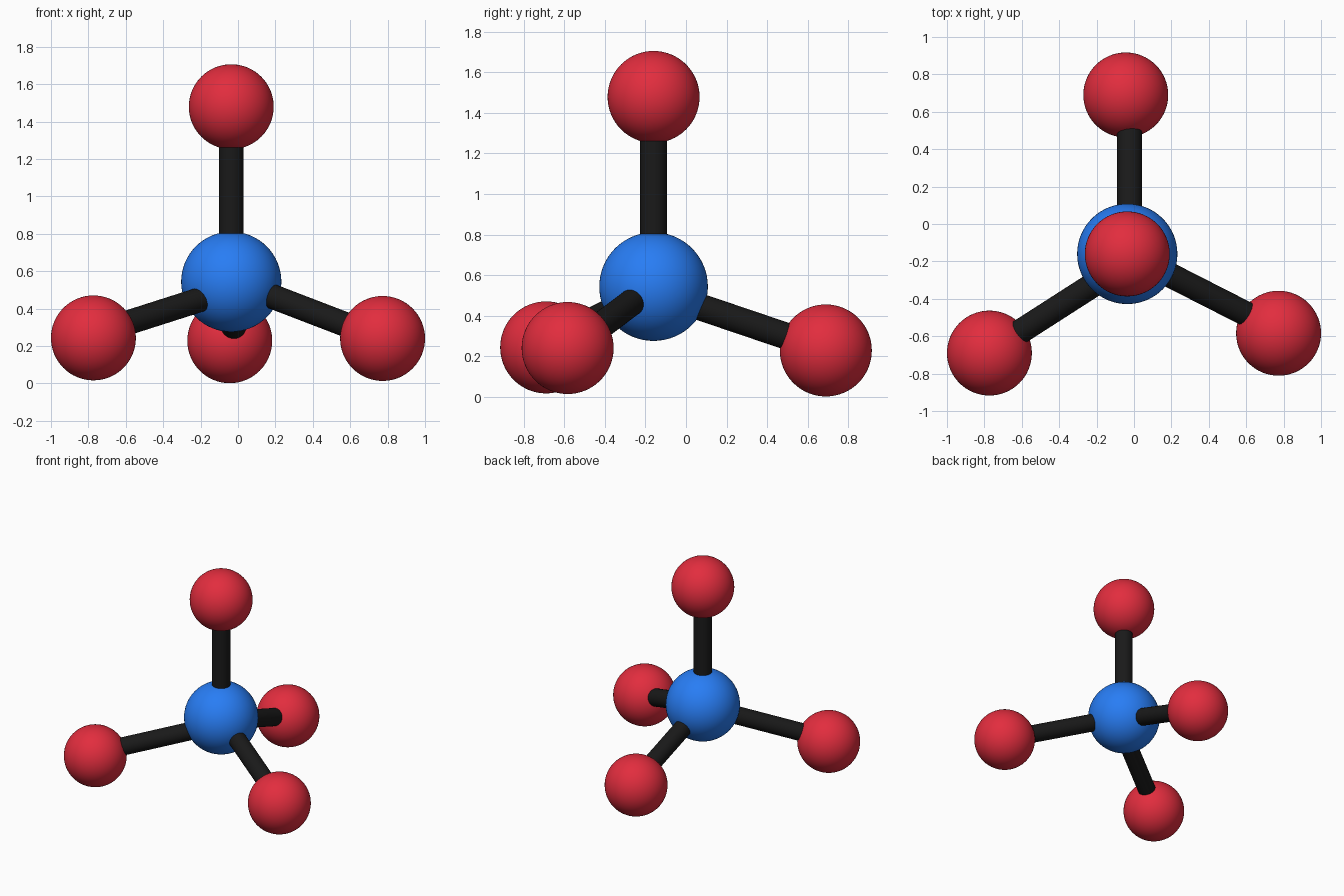
import bpy
from mathutils import Vector

if "Cube" in bpy.data.objects:
    bpy.data.objects.remove(bpy.data.objects["Cube"])


def material(name, rgb):
    mat = bpy.data.materials.new(name)
    mat.diffuse_color = (*rgb, 1)
    mat.use_nodes = True
    mat.node_tree.nodes["Principled BSDF"].inputs["Base Color"].default_value = mat.diffuse_color
    return mat


RED = material("red", (0.76, 0.026, 0.048))
BLUE = material("blue", (0.021, 0.205, 0.91))
BLACK = material("black", (0.01, 0.01, 0.01))


def finish(name, mat):
    obj = bpy.context.object
    obj.name = name
    obj.data.materials.append(mat)
    bpy.ops.object.shade_smooth_by_angle()


def ball(name, center, radius, mat):
    bpy.ops.mesh.primitive_uv_sphere_add(segments=64, ring_count=32, radius=radius, location=center)
    finish(name, mat)


def rod(name, start, end, radius=0.066):
    start, end = Vector(start), Vector(end)
    axis = end - start
    bpy.ops.mesh.primitive_cylinder_add(
        vertices=32, radius=radius, depth=axis.length, location=(start + end) / 2,
        rotation=axis.to_track_quat('Z', 'Y').to_euler())
    finish(name, BLACK)


# Central atom
ball("central_ball", (-0.036, -0.16, 0.543), 0.268, BLUE)

# Outer atoms
outer_balls = {
    "top": (-0.036, -0.16, 1.479),
    "left": (-0.773, -0.69, 0.243),
    "right": (0.773, -0.584, 0.24),
    "back": (-0.044, 0.69, 0.228),
}
for side, center in outer_balls.items():
    ball(side + "_ball", center, 0.227, RED)

# Bonds, ending inside the balls
rods = {
    "top": ((-0.036, -0.16, 0.6), (-0.036, -0.16, 1.45)),
    "left": ((-0.07, -0.23, 0.49), (-0.74, -0.66, 0.276)),
    "right": ((0.0, -0.175, 0.535), (0.73, -0.547, 0.255)),
    "back": ((-0.024, -0.1, 0.50), (-0.024, 0.65, 0.246)),
}
for side, (start, end) in rods.items():
    rod(side + "_rod", start, end)
